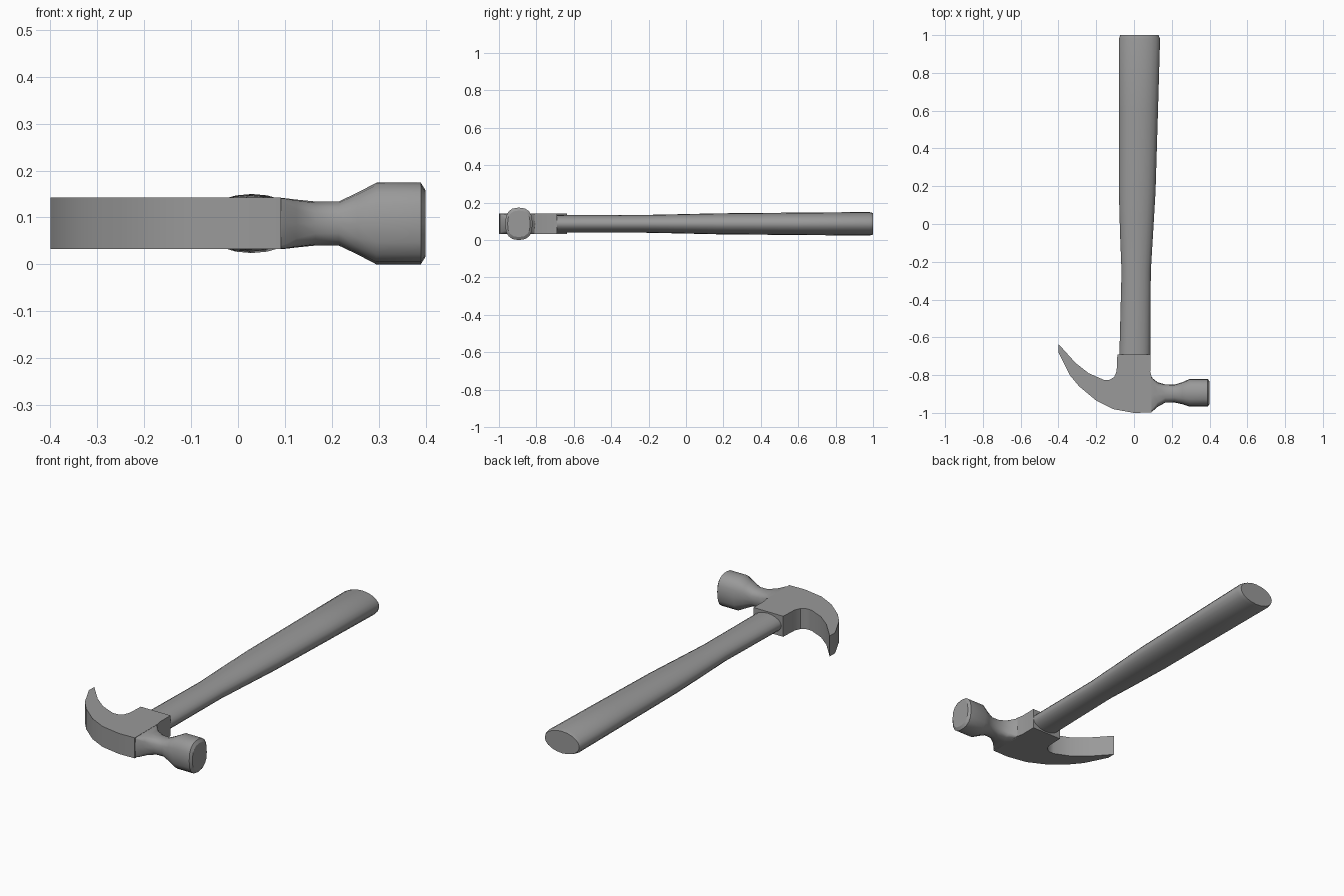
import bpy, bmesh
from math import cos, sin, pi, radians, copysign

cube = bpy.data.objects.get("Cube")
if cube:
    bpy.data.objects.remove(cube, do_unlink=True)

MID_Z = 0.087

grey = bpy.data.materials.new("grey")
grey.use_nodes = True
grey.diffuse_color = (0.32, 0.32, 0.32, 1)
grey.node_tree.nodes["Principled BSDF"].inputs["Base Color"].default_value = grey.diffuse_color


def finish(bm, name):
    bmesh.ops.recalc_face_normals(bm, faces=bm.faces)
    mesh = bpy.data.meshes.new(name)
    bm.to_mesh(mesh)
    bm.free()
    mesh.materials.append(grey)
    obj = bpy.data.objects.new(name, mesh)
    bpy.context.collection.objects.link(obj)
    bpy.ops.object.select_all(action='DESELECT')
    obj.select_set(True)
    bpy.context.view_layer.objects.active = obj
    bpy.ops.object.shade_smooth_by_angle(angle=radians(32))
    return obj


def loft(name, axis, sections, sides):
    """Sections: position, low side, high side, half height, roundness (1 = ellipse, 0 = box)."""
    bm = bmesh.new()
    rings = []
    for pos, low, high, half, power in sections:
        ring = []
        for i in range(sides):
            a = 2 * pi * i / sides
            c, s = (copysign(abs(round(v, 6)) ** power, v) for v in (cos(a), sin(a)))
            across = (low + high) / 2 + c * (high - low) / 2
            xy = (pos, across) if axis == 'x' else (across, pos)
            ring.append(bm.verts.new((*xy, MID_Z + s * half)))
        rings.append(ring)
    for a, b in zip(rings, rings[1:]):
        for i in range(sides):
            j = (i + 1) % sides
            bm.faces.new((a[i], a[j], b[j], b[i]))
    bm.faces.new(rings[0])
    bm.faces.new(rings[-1])
    return finish(bm, name)


# Handle: oval grip, slimmer towards the head
loft("handle", 'y', [
    (-0.72, -0.078, 0.086, 0.047, 1),
    (-0.25, -0.066, 0.089, 0.047, 1),
    (-0.05, -0.074, 0.101, 0.051, 1),
    (0.17, -0.080, 0.114, 0.056, 1),
    (0.60, -0.080, 0.127, 0.060, 1),
    (0.98, -0.080, 0.138, 0.063, 1),
    (1.00, -0.073, 0.130, 0.058, 1)], 20)

# Claw, cheek and collar: one flat outline with thickness
outline = [
    (0.087, -0.69), (0.086, -0.78), (0.092, -0.805), (0.092, -0.998), (0.0, -1.0),
    (-0.11, -0.98), (-0.20, -0.935), (-0.29, -0.86), (-0.34, -0.80), (-0.40, -0.68),
    (-0.40, -0.635), (-0.31, -0.735), (-0.24, -0.79), (-0.16, -0.825), (-0.13, -0.825),
    (-0.105, -0.81), (-0.092, -0.78), (-0.088, -0.69)]
bm = bmesh.new()
face = bm.faces.new([bm.verts.new((x, y, 0.033)) for x, y in outline])
side = bmesh.ops.extrude_face_region(bm, geom=[face])
bmesh.ops.translate(bm, vec=(0, 0, 0.109), verts=[v for v in side["geom"] if isinstance(v, bmesh.types.BMVert)])
finish(bm, "claw_and_cheek")

# Striking end: square root, round neck, flared poll with a chamfered face
loft("striking_poll", 'x', [
    (0.085, -0.998, -0.800, 0.0545, 0.1),
    (0.100, -0.990, -0.818, 0.0540, 0.2),
    (0.125, -0.968, -0.838, 0.0510, 0.5),
    (0.165, -0.946, -0.849, 0.0470, 0.8),
    (0.215, -0.945, -0.850, 0.0470, 0.85),
    (0.255, -0.954, -0.838, 0.0660, 0.8),
    (0.295, -0.967, -0.820, 0.0870, 0.8),
    (0.390, -0.967, -0.820, 0.0870, 0.8),
    (0.400, -0.954, -0.833, 0.0710, 0.8)], 16)
